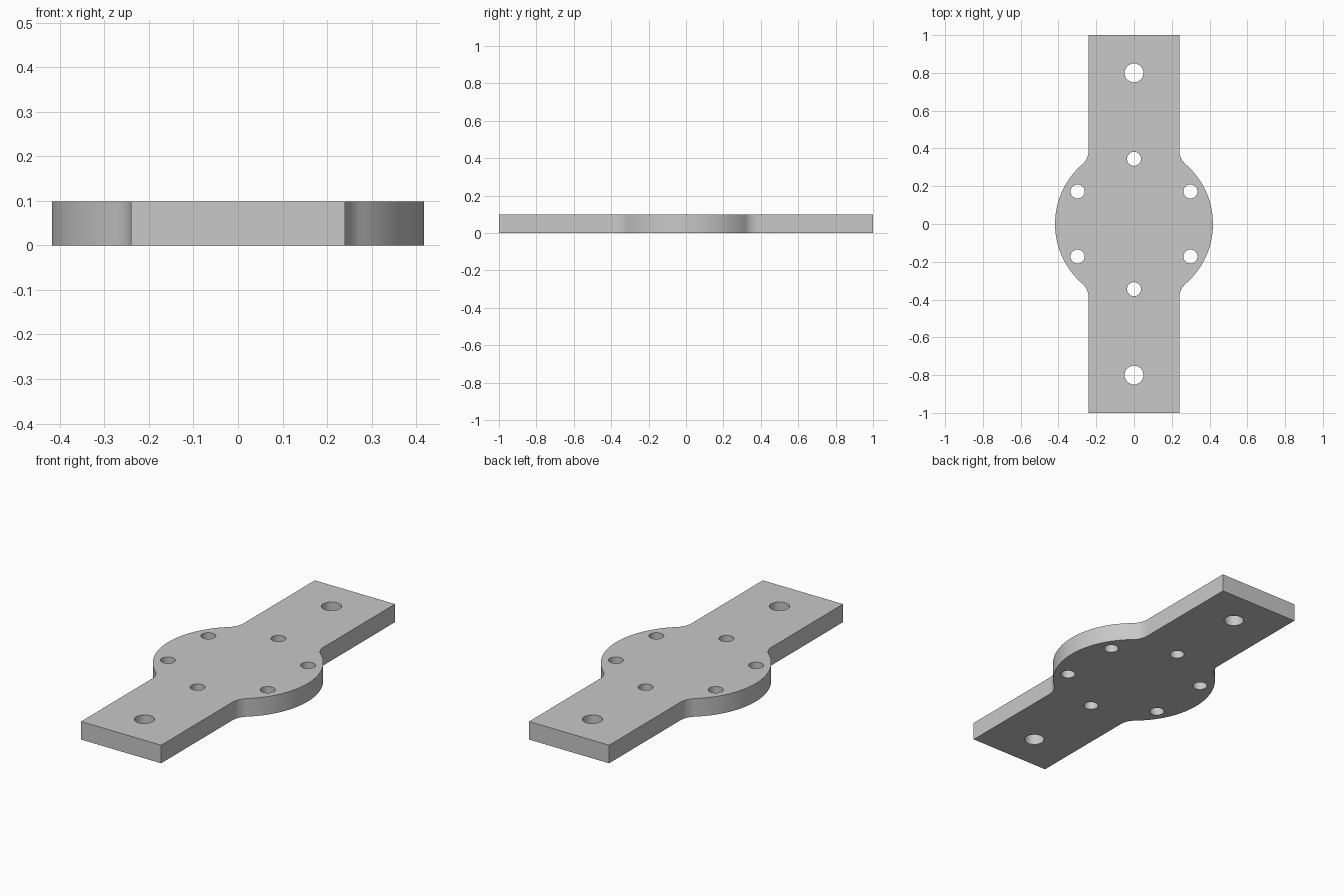
import bpy, bmesh
from math import sin, cos, pi, atan2, sqrt, radians

if "Cube" in bpy.data.objects:
    bpy.data.objects.remove(bpy.data.objects["Cube"])

THICK = 0.098
HALF_W, HALF_L = 0.24, 1.0      # straight bar
HUB_R, FILLET_R = 0.418, 0.10   # round centre and its blend into the bar
BOLT_CIRCLE = 0.345


def arc(cx, cy, r, a0, a1, n):
    return [(cx + r * cos(a0 + (a1 - a0) * i / n),
             cy + r * sin(a0 + (a1 - a0) * i / n)) for i in range(n + 1)]


def circle(cx, cy, r, n=40):
    return arc(cx, cy, r, 0, 2 * pi, n)[:-1]


# One quarter of the outline, from the hub side to the bar corner
fx = HALF_W + FILLET_R
fy = sqrt((HUB_R + FILLET_R) ** 2 - fx ** 2)
touch = atan2(fy, fx)
quarter = arc(0, 0, HUB_R, 0, touch, 24)
quarter += arc(fx, fy, FILLET_R, touch + pi, pi, 12)[1:]
quarter.append((HALF_W, HALF_L))

# Mirror it into the whole outline
half = quarter + [(-x, y) for x, y in reversed(quarter)]
outline = half + [(x, -y) for x, y in reversed(half[1:-1])]

# Bolt holes: six around the hub, one near each end
holes = [circle(BOLT_CIRCLE * cos(a), BOLT_CIRCLE * sin(a), 0.037)
         for a in (pi / 2 + k * pi / 3 for k in range(6))]
holes += [circle(0, side * 0.8, 0.05) for side in (1, -1)]

# Fill the flat profile and extrude it
bm = bmesh.new()
for loop in [outline] + holes:
    verts = [bm.verts.new((x, y, 0)) for x, y in loop]
    for a, b in zip(verts, verts[1:] + verts[:1]):
        bm.edges.new((a, b))
bmesh.ops.triangle_fill(bm, use_beauty=True, edges=bm.edges[:], normal=(0, 0, 1))
top = bmesh.ops.extrude_face_region(bm, geom=bm.faces[:], use_keep_orig=True)
bmesh.ops.translate(bm, vec=(0, 0, THICK),
                    verts=[g for g in top["geom"] if isinstance(g, bmesh.types.BMVert)])
bmesh.ops.recalc_face_normals(bm, faces=bm.faces[:])

mesh = bpy.data.meshes.new("mounting_plate")
bm.to_mesh(mesh)
bm.free()
plate = bpy.data.objects.new("mounting_plate", mesh)
bpy.context.collection.objects.link(plate)

# Plain grey metal
grey = bpy.data.materials.new("grey_metal")
grey.use_nodes = True
colour = (0.58, 0.58, 0.58, 1)
grey.diffuse_color = colour
grey.node_tree.nodes["Principled BSDF"].inputs["Base Color"].default_value = colour
mesh.materials.append(grey)

# Smooth curved walls, sharp rims
bpy.ops.object.select_all(action="DESELECT")
plate.select_set(True)
bpy.context.view_layer.objects.active = plate
bpy.ops.object.shade_smooth_by_angle(angle=radians(30))
